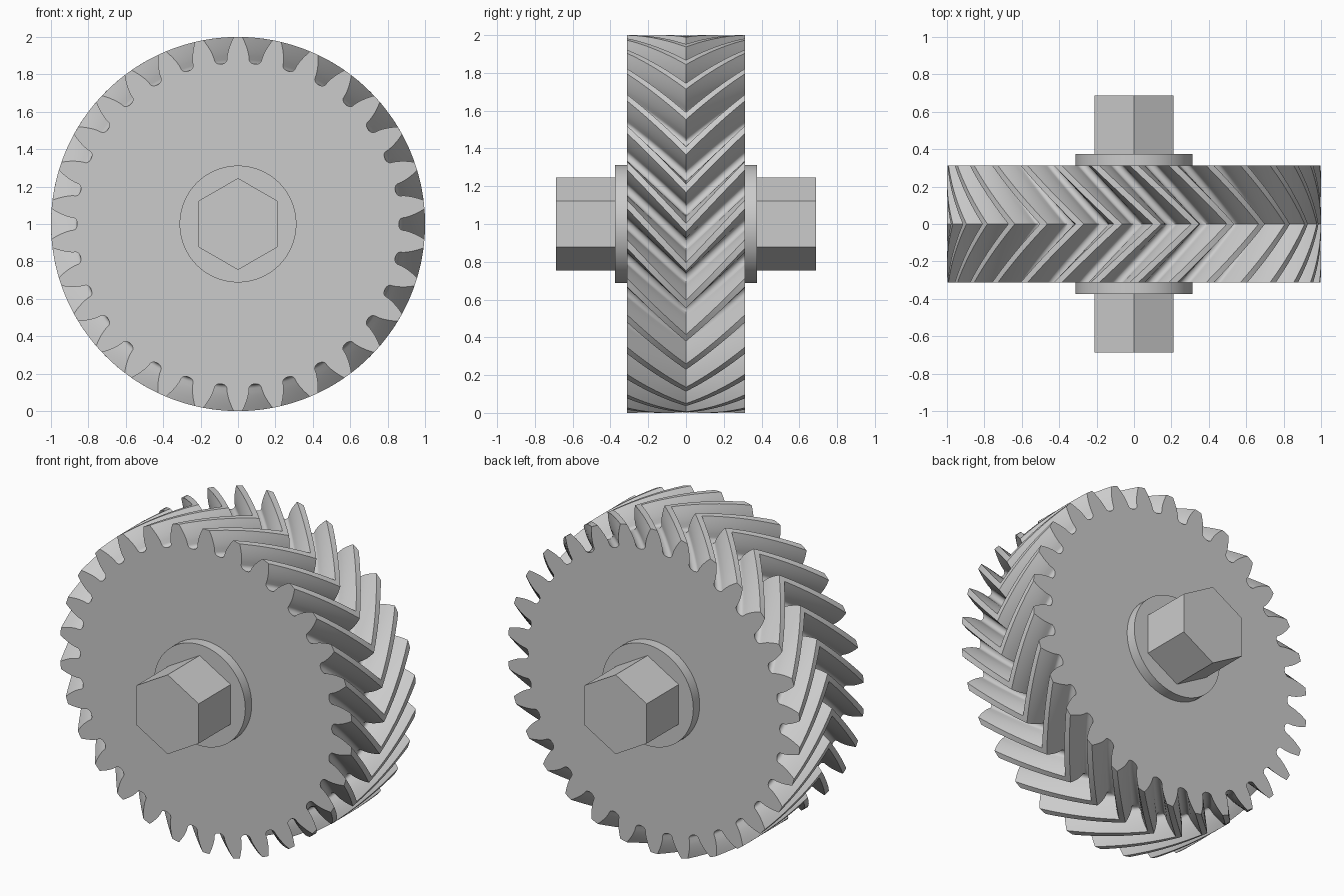
import bpy
import bmesh
from math import pi, cos, sin, tan, acos, radians, sqrt

if "Cube" in bpy.data.objects:
    bpy.data.objects.remove(bpy.data.objects["Cube"])

# Gear proportions
TEETH = 30
TIP = 1.0
MODULE = 2 * TIP / (TEETH + 2)
PITCH_R = MODULE * TEETH / 2
ROOT = PITCH_R - 1.25 * MODULE
BASE = PITCH_R * cos(radians(20))
HALF = 5 * MODULE                # half of the face width
TWIST = HALF / PITCH_R           # 45 degree helix on each half
SLICES = 10                      # slices per half

grey = bpy.data.materials.new("light grey")
grey.use_nodes = True
colour = (0.6, 0.6, 0.6, 1)
grey.diffuse_color = colour
grey.node_tree.nodes["Principled BSDF"].inputs["Base Color"].default_value = colour


def involute(r):
    a = acos(min(1, BASE / r))
    return tan(a) - a


def tooth_half_angle(r):
    return pi / (2 * TEETH) + involute(PITCH_R) - involute(r)


def smooth(obj, angle):
    bpy.ops.object.select_all(action='DESELECT')
    obj.select_set(True)
    bpy.context.view_layer.objects.active = obj
    bpy.ops.object.shade_smooth_by_angle(angle=radians(angle))


# Tooth outline: rounded root, then involute flank up to the tip
step = 2 * pi / TEETH
gap = step / 2 - tooth_half_angle(BASE)
depth = BASE - ROOT
flank = []
for i in range(5):
    t = (i + 0.6) / 4.6 * pi / 2
    flank.append((BASE - depth * cos(t), step / 2 - gap * sin(t)))
for i in range(1, 7):
    r = BASE + (TIP - BASE) * i / 6
    flank.append((r, tooth_half_angle(r)))
tooth = [(r, -a) for r, a in flank] + [(TIP, 0)] + [(r, a) for r, a in reversed(flank)]
outline = [(r, a + pi / 2 + k * step) for k in range(TEETH) for r, a in tooth]

# Herringbone gear body: twisted slices, mirrored about the middle
bm = bmesh.new()
rings = []
for s in range(-SLICES, SLICES + 1):
    turn = TWIST * (1 - abs(s) / SLICES)
    rings.append([bm.verts.new((r * cos(a - turn), HALF * s / SLICES, 1 + r * sin(a - turn)))
                  for r, a in outline])
n = len(outline)
for low, high in zip(rings, rings[1:]):
    for i in range(n):
        j = (i + 1) % n
        bm.faces.new((low[i], low[j], high[j], high[i]))
bm.faces.new(rings[0])
bm.faces.new(rings[-1])
bmesh.ops.recalc_face_normals(bm, faces=bm.faces)
mesh = bpy.data.meshes.new("herringbone_gear")
bm.to_mesh(mesh)
bm.free()
gear = bpy.data.objects.new("herringbone_gear", mesh)
bpy.context.collection.objects.link(gear)
gear.data.materials.append(grey)
smooth(gear, 30)


def cylinder(name, sides, radius, start, end, side):
    bpy.ops.mesh.primitive_cylinder_add(
        vertices=sides, radius=radius, depth=end - start,
        location=(0, side * (start + end) / 2, 1), rotation=(pi / 2, 0, 0))
    obj = bpy.context.object
    obj.name = name
    obj.data.materials.append(grey)
    return obj


# Round collar and hexagonal shaft end on both faces
for label, side in (("front", -1), ("back", 1)):
    collar = cylinder(label + "_collar", 64, HALF, HALF - 0.02, HALF + MODULE, side)
    smooth(collar, 30)
    cylinder(label + "_hex_shaft", 6, 0.2125 * 2 / sqrt(3), HALF, 11 * MODULE, side)
